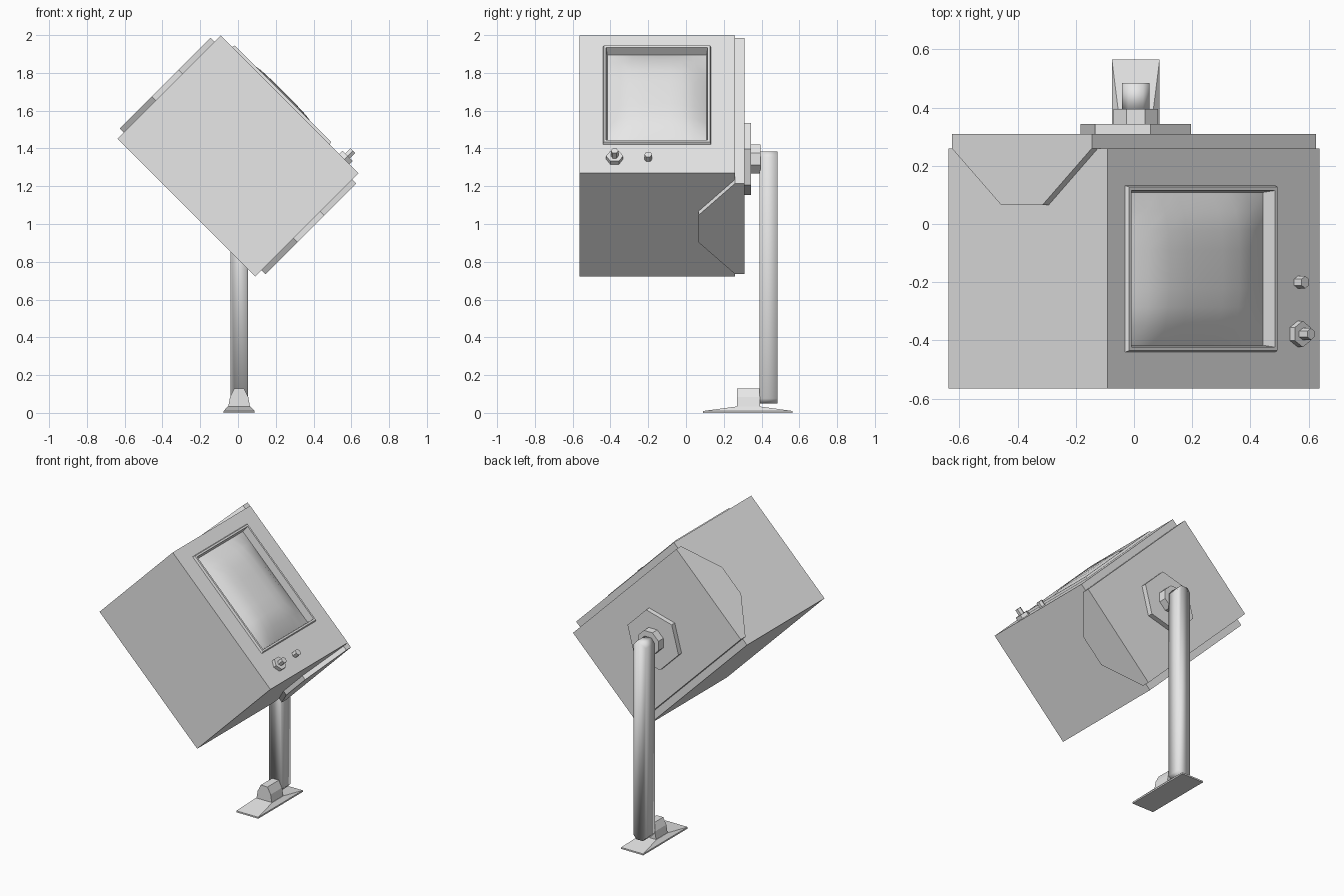
import bpy, bmesh, math
from mathutils import Matrix, Vector

cube = bpy.data.objects.get("Cube")
if cube:
    bpy.data.objects.remove(cube, do_unlink=True)

grey = bpy.data.materials.new("plain_grey")
grey.use_nodes = True
grey.diffuse_color = (0.8, 0.8, 0.8, 1)
grey.node_tree.nodes["Principled BSDF"].inputs["Base Color"].default_value = (0.8, 0.8, 0.8, 1)

# The cabinet and all that is fixed to it lean 45 degrees about y
TILT = Matrix.Translation((0, 0, 1.36)) @ Matrix.Rotation(math.pi / 4, 4, 'Y')
UPRIGHT = Matrix.Translation((0.006, 0, 0))


def finish(name, bm, frame, smooth=False):
    bmesh.ops.recalc_face_normals(bm, faces=bm.faces)
    for f in bm.faces:
        f.smooth = smooth
    mesh = bpy.data.meshes.new(name)
    bm.to_mesh(mesh)
    bm.free()
    mesh.materials.append(grey)
    ob = bpy.data.objects.new(name, mesh)
    ob.matrix_world = frame
    bpy.context.collection.objects.link(ob)
    return ob


def loft(name, rings, frame, caps=(True, True), smooth=False):
    """Join rings of points with quads, optionally closing the ends."""
    bm = bmesh.new()
    loops = [[bm.verts.new(p) for p in ring] for ring in rings]
    n = len(loops[0])
    for a, b in zip(loops, loops[1:]):
        for i in range(n):
            j = (i + 1) % n
            bm.faces.new((a[i], a[j], b[j], b[i]))
    for use, ring in zip(caps, (loops[0], loops[-1])):
        if use:
            bm.faces.new(ring)
    return finish(name, bm, frame, smooth)


def rect(x0, x1, y0, y1, z):
    return [(x0, y0, z), (x1, y0, z), (x1, y1, z), (x0, y1, z)]


def along_y(profile, y0, y1):
    return [[(x, y, z) for x, z in profile] for y in (y0, y1)]


def polygon(radius, sides, turn=0.0):
    steps = [turn + math.tau * i / sides for i in range(sides)]
    return [(radius * math.cos(a), radius * math.sin(a)) for a in steps]


# Cabinet: closed box whose panel rises into a bezel and drops into a recess
opening = (-0.43, 0.30, -0.44, 0.132)


def inset(d, z):
    a, b, c, e = opening
    return rect(a + d, b - d, c + d, e - d, z)


box = (-0.515, 0.515, -0.565, 0.26)
loft("cabinet", [rect(*box, -0.386), rect(*box, 0.386), inset(0, 0.386),
                 inset(0.005, 0.401), inset(0.017, 0.401), inset(0.024, 0.345)],
     TILT)

# Screen: bulging smooth glass
bm = bmesh.new()
bmesh.ops.create_grid(bm, x_segments=8, y_segments=8, size=1)
mid = Vector(((opening[0] + opening[1]) / 2, (opening[2] + opening[3]) / 2))
for v in bm.verts:
    x, y = v.co.x, v.co.y
    rise = (1 - x ** 4) * (1 - y ** 4)
    v.co = (mid.x + x * 0.342, mid.y + y * 0.263, 0.35 + 0.061 * rise)
screen = finish("screen", bm, TILT, True)
if screen.data.polygons[0].normal.z < 0:
    screen.data.flip_normals()


# Controls: hexagonal collar with a toggle, and a small button
def control(name, radius, y, z0, z1):
    rings = [[(0.41 + px, y + py, z) for px, py in polygon(radius, 6, math.pi / 2)]
             for z in (z0, z1)]
    loft(name, rings, TILT)


control("switch_collar", 0.045, -0.378, 0.38, 0.41)
control("switch_toggle", 0.02, -0.378, 0.40, 0.45)
control("button", 0.021, -0.2, 0.38, 0.422)

# Rear bracket: back plate with a tapered ear on each end
loft("back_plate", along_y([(-0.545, -0.34), (0.545, -0.34), (0.545, 0.34), (-0.545, 0.34)],
                           0.26, 0.31), TILT)
for name, side in (("upper_ear", -1), ("lower_ear", 1)):
    ear = [(0.26, -0.34), (0.065, -0.1), (0.065, 0.1), (0.26, 0.34)]
    loft(name, [[(side * x, y, z) for y, z in ear] for x in (0.514, 0.545)], TILT)

# Swivel joint
loft("swivel_flange", along_y(polygon(0.197, 6), 0.305, 0.343),
     UPRIGHT @ Matrix.Translation((0, 0, 1.345)) @ Matrix.Rotation(math.pi / 4, 4, 'Y'))
loft("swivel_hub", along_y(polygon(0.083, 8, math.pi / 8), 0.34, 0.395),
     UPRIGHT @ Matrix.Translation((0, 0, 1.345)))

# Post with chamfered ends
post = [(-0.047, 0.076), (-0.025, 0.05), (0.025, 0.05), (0.047, 0.076),
        (0.047, 1.355), (0.025, 1.385), (-0.025, 1.385), (-0.047, 1.355)]
loft("post", along_y(post, 0.39, 0.485), UPRIGHT, smooth=True)

# Foot: shallow sloped plate with a rounded knuckle
loft("foot", [rect(-0.082, 0.082, 0.09, 0.565, 0), rect(-0.082, 0.082, 0.09, 0.565, 0.01),
              rect(-0.06, 0.06, 0.27, 0.39, 0.034)], UPRIGHT)
half = [(0.058, 0.03), (0.048, 0.085), (0.025, 0.13)]
loft("foot_knuckle", along_y(half + [(-x, z) for x, z in reversed(half)], 0.27, 0.392), UPRIGHT)
